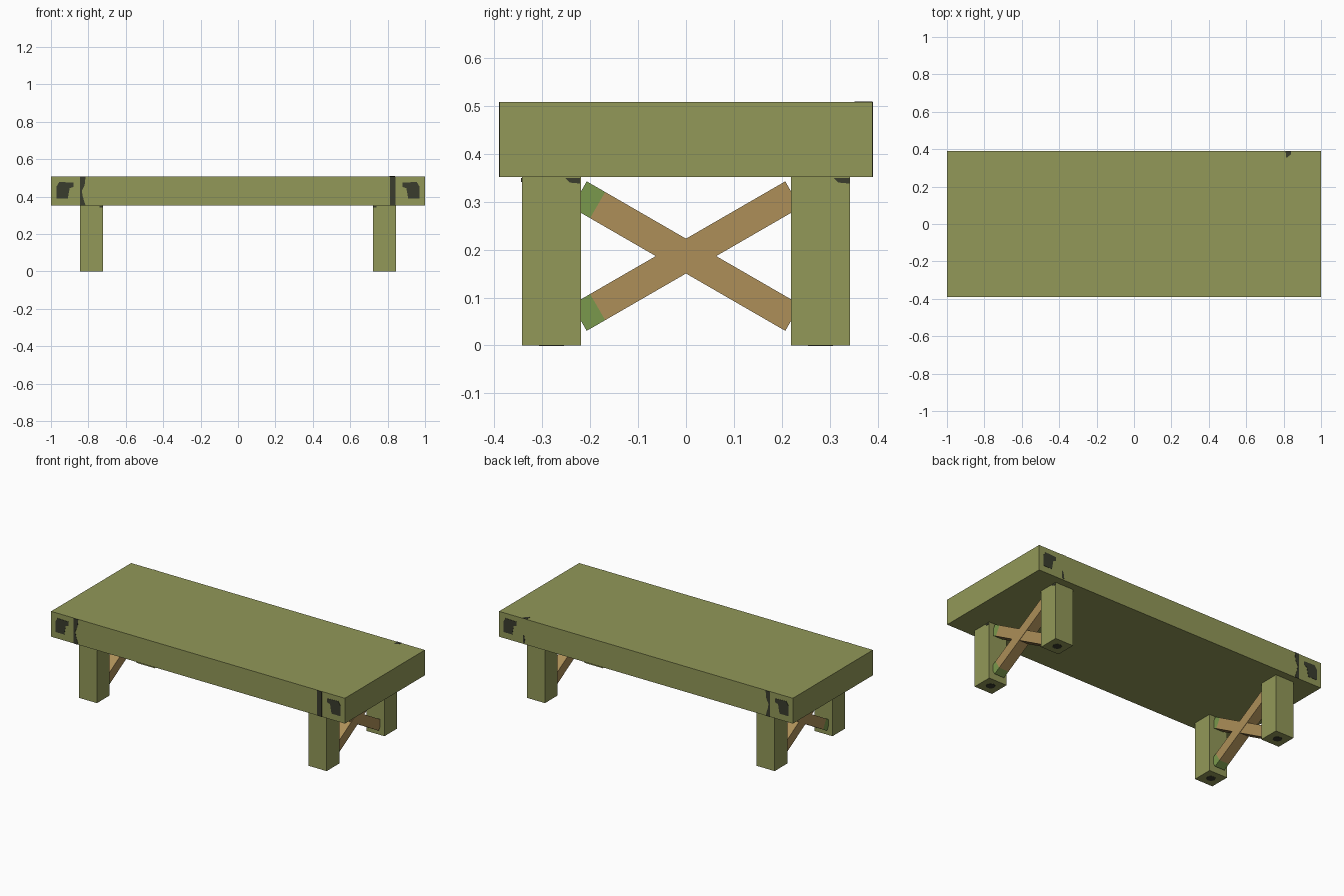
import bpy, bmesh, math
from mathutils import Matrix, Vector

if "Cube" in bpy.data.objects:
    bpy.data.objects.remove(bpy.data.objects["Cube"])


def material(name, colour):
    m = bpy.data.materials.new(name)
    m.diffuse_color = (*colour, 1)
    m.use_nodes = True
    m.node_tree.nodes["Principled BSDF"].inputs["Base Color"].default_value = m.diffuse_color
    return m


OLIVE = material("olive", (0.287, 0.314, 0.098))
TAN = material("tan", (0.418, 0.275, 0.098))
GREEN = material("green", (0.195, 0.314, 0.072))
DARK = material("dark", (0.042, 0.045, 0.027))


def finish(name, bm, *mats):
    bmesh.ops.recalc_face_normals(bm, faces=bm.faces)
    me = bpy.data.meshes.new(name)
    bm.to_mesh(me)
    bm.free()
    for m in mats:
        me.materials.append(m)
    ob = bpy.data.objects.new(name, me)
    bpy.context.collection.objects.link(ob)
    return ob


def box(name, lo, hi, mat):
    lo, hi = Vector(lo), Vector(hi)
    bm = bmesh.new()
    bmesh.ops.create_cube(bm, size=1, matrix=Matrix.Translation((lo + hi) / 2)
                          @ Matrix.Diagonal((*(hi - lo), 1)))
    return finish(name, bm, mat)


def plate(name, outline, to3d, depth):
    """Thin plate: a 2D outline placed by to3d and extruded along depth."""
    bm = bmesh.new()
    face = bm.faces.new([bm.verts.new(to3d(u, v)) for u, v in outline])
    ext = bmesh.ops.extrude_face_region(bm, geom=[face])["geom"]
    bmesh.ops.translate(bm, vec=depth, verts=[g for g in ext if isinstance(g, bmesh.types.BMVert)])
    return finish(name, bm, DARK)


TOP, UNDER, HALF_Y = 0.508, 0.352, 0.389
LEG_X, LEG_Y, LEG_W = 0.782, 0.281, 0.123
T = 0.0015  # plate thickness

# Slab
box("tabletop", (-1, -HALF_Y, UNDER), (1, HALF_Y, TOP), OLIVE)

# Legs with dark foot spots
h = LEG_W / 2
for sx in (-1, 1):
    for sy in (-1, 1):
        x, y = sx * LEG_X, sy * LEG_Y
        box("leg", (x - h, y - h, 0), (x + h, y + h, UNDER), OLIVE)
        spot = [(0.026 * math.cos(a * math.pi / 4), 0.026 * math.sin(a * math.pi / 4)) for a in range(8)]
        plate("foot_spot", spot, lambda u, v: (x + u, y + v, 0), (0, 0, -T))

# Crossed braces, green near the front end
LENGTH, THICK, GREEN_END = 0.515, 0.063, -0.213
for sx in (-1, 1):
    for tilt, width in ((30, 0.066), (-30, 0.062)):
        bm = bmesh.new()
        bmesh.ops.create_cube(bm, size=1, matrix=Matrix.Diagonal((width, LENGTH, THICK, 1)))
        bmesh.ops.bisect_plane(bm, geom=bm.verts[:] + bm.edges[:] + bm.faces[:],
                               plane_co=(0, GREEN_END, 0), plane_no=(0, 1, 0))
        for f in bm.faces:
            f.material_index = int(f.calc_center_median().y < GREEN_END)
        bm.transform(Matrix.Translation((sx * LEG_X, 0, 0.1865))
                     @ Matrix.Rotation(math.radians(tilt), 4, "X"))
        finish("cross_brace", bm, TAN, GREEN)

# Dark marks on the long edges
PATCH = [(0.97, 0.39), (0.91, 0.39), (0.90, 0.445), (0.88, 0.452),
         (0.88, 0.475), (0.955, 0.478), (0.97, 0.455)]
FULL = [(0.843, UNDER), (0.813, UNDER), (0.813, TOP), (0.843, TOP)]
NOTCHED = [(0.845, UNDER), (0.815, UNDER), (0.83, 0.40), (0.835, 0.43),
           (0.82, 0.46), (0.815, TOP), (0.845, TOP)]
SMALL = [(0.838, 0.36), (0.822, 0.36), (0.828, 0.40), (0.838, 0.41)]
for sy in (-1, 1):
    for sx in (-1, 1):
        place = lambda u, v: (sx * u, sy * HALF_Y, v)
        plate("edge_patch", PATCH, place, (0, sy * T, 0))
        stripe = {(-1, 1): FULL, (-1, -1): NOTCHED, (1, -1): NOTCHED, (1, 1): SMALL}[(sy, sx)]
        plate("edge_stripe", stripe, place, (0, sy * T, 0))

# Small chip on the top and dark nicks at the leg tops
plate("top_chip", [(0.81, HALF_Y), (0.84, HALF_Y), (0.838, 0.372), (0.815, 0.352)],
      lambda u, v: (u, v, TOP), (0, 0, T))
for y0, y1 in ((-0.253, -0.221), (0.308, 0.341)):
    nick = [(y0, 0.35), (y0 + 0.01, 0.34), (y1, 0.338), (y1, 0.35)]
    plate("leg_nick", nick, lambda u, v: (LEG_X + h, u, v), (T, 0, 0))
for sx in (-1, 1):
    nick = [(0.722, 0.35), (0.74, 0.35), (0.74, 0.341), (0.722, 0.341)]
    plate("leg_nick", nick, lambda u, v: (sx * u, -LEG_Y - h, v), (0, -T, 0))
